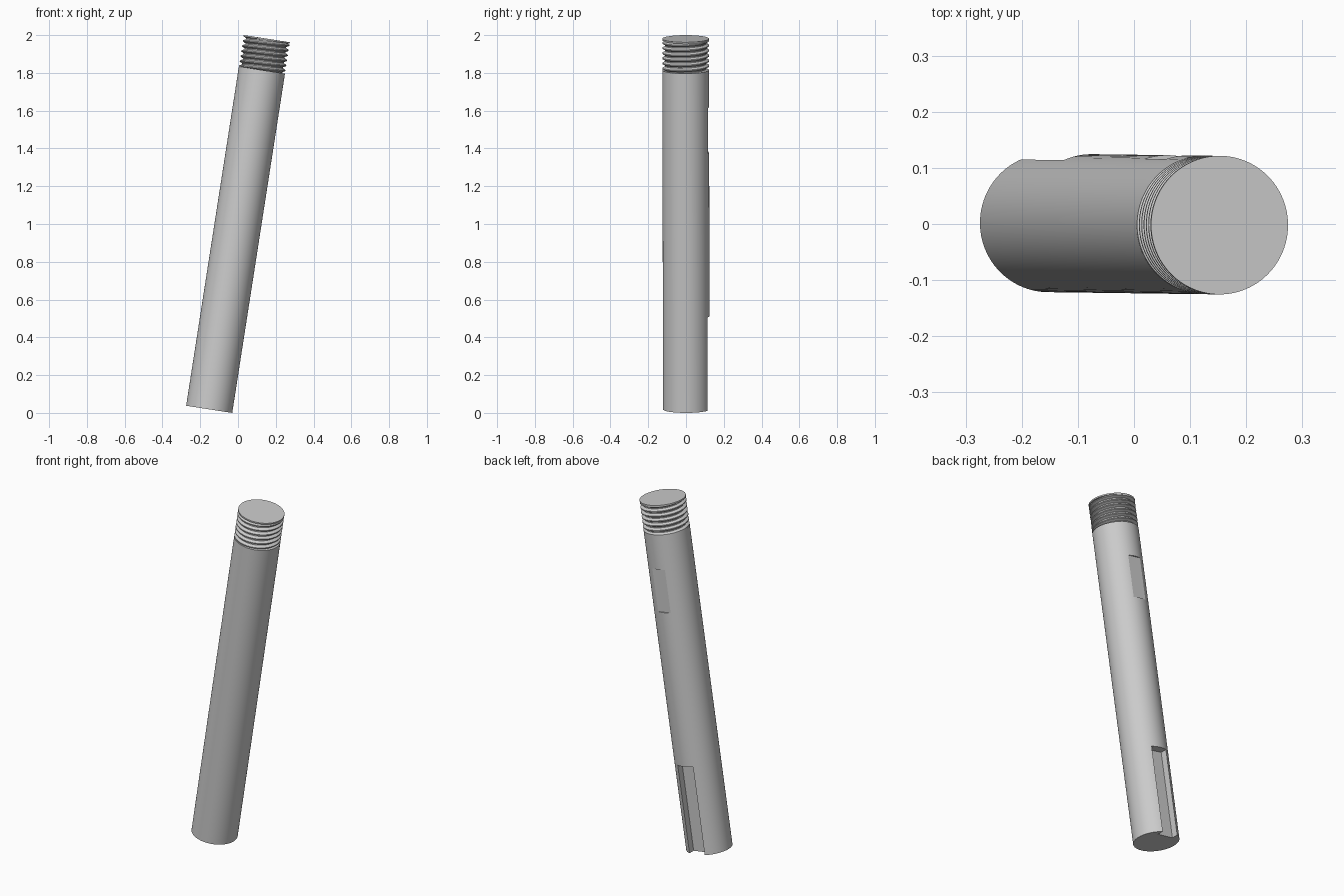
import bpy, bmesh, math
from mathutils import Matrix, Vector

if "Cube" in bpy.data.objects:
    bpy.data.objects.remove(bpy.data.objects["Cube"], do_unlink=True)

RADIUS, SEGS = 0.1235, 96
BOTTOM = Vector((-0.1525, 0.002, 0.019))
TOP = Vector((0.1525, -0.002, 1.981))
AXIS = TOP - BOTTOM
LENGTH = AXIS.length
SHOULDER = LENGTH - 0.168
LIP = 0.008
TILT = Matrix.Translation(BOTTOM) @ Vector((0, 0, 1)).rotation_difference(AXIS).to_matrix().to_4x4()

steel = bpy.data.materials.new("grey_steel")
steel.use_nodes = True
grey = (0.6, 0.6, 0.6, 1)
steel.diffuse_color = grey
steel.node_tree.nodes["Principled BSDF"].inputs["Base Color"].default_value = grey


def make_object(name, bm):
    bmesh.ops.recalc_face_normals(bm, faces=bm.faces)
    mesh = bpy.data.meshes.new(name)
    bm.to_mesh(mesh)
    bm.free()
    mesh.materials.append(steel)
    obj = bpy.data.objects.new(name, mesh)
    bpy.context.collection.objects.link(obj)
    obj.matrix_world = TILT
    return obj


def cylinder(name, low, high):
    bm = bmesh.new()
    bmesh.ops.create_cone(bm, cap_ends=True, segments=SEGS, radius1=RADIUS, radius2=RADIUS,
                          depth=high - low, matrix=Matrix.Translation((0, 0, (low + high) / 2)))
    return make_object(name, bm)


def cut_back(obj, name, half_width, floor, low, high):
    """Cut a straight pocket into the back of the shaft."""
    bm = bmesh.new()
    size = (half_width * 2, 0.2, high - low)
    place = Matrix.Translation((0, floor + 0.1, (low + high) / 2))
    bmesh.ops.create_cube(bm, size=1, matrix=place @ Matrix.Diagonal((*size, 1)))
    cutter = make_object(name, bm)
    cutter.hide_render = True
    mod = obj.modifiers.new(name, "BOOLEAN")
    mod.operation, mod.solver, mod.object = "DIFFERENCE", "EXACT", cutter
    bpy.context.view_layer.objects.active = obj
    bpy.ops.object.modifier_apply(modifier=mod.name)
    bpy.data.objects.remove(cutter, do_unlink=True)


def smooth(obj):
    bpy.ops.object.select_all(action="DESELECT")
    obj.select_set(True)
    bpy.context.view_layer.objects.active = obj
    bpy.ops.object.shade_smooth_by_angle(angle=math.radians(14))


# Shaft with open-ended keyway and a shallow flat on the back
shaft = cylinder("shaft", 0, SHOULDER)
cut_back(shaft, "keyway_cutter", 0.05, 0.074, -0.1, 0.5)
cut_back(shaft, "flat_cutter", 0.1, RADIUS - 0.007, 1.375, 1.62)
smooth(shaft)

# Helical thread: profile repeats each pitch, clipped at shoulder and lip
PITCH, DEPTH = 0.027, 0.015
PROFILE = [(0, 0), (0.2, 0), (0.5, 1), (0.7, 1), (1, 0)]


def thread_radius(phase):
    phase %= 1
    for (a, da), (b, db) in zip(PROFILE, PROFILE[1:]):
        if phase <= b:
            return RADIUS - DEPTH * (da + (db - da) * (phase - a) / (b - a))


bm = bmesh.new()
top = LENGTH - LIP
turns = math.ceil((top - SHOULDER) / PITCH) + 1
rows = []
for turn in range(-1, turns):
    for step, _ in PROFILE[:-1]:
        row = []
        for i in range(SEGS + 1):
            share = i / SEGS
            z = min(max(SHOULDER + PITCH * (turn + step + share), SHOULDER), top)
            r = thread_radius((z - SHOULDER) / PITCH - share)
            angle = share * math.tau + math.pi
            row.append(bm.verts.new((r * math.cos(angle), r * math.sin(angle), z)))
        rows.append(row)
for lower, upper in zip(rows, rows[1:]):
    for i in range(SEGS):
        bm.faces.new((lower[i], lower[i + 1], upper[i + 1], upper[i]))
bmesh.ops.remove_doubles(bm, verts=bm.verts, dist=0.00002)
smooth(make_object("thread", bm))

# Flat lip closing the threaded end
smooth(cylinder("end_lip", top, LENGTH))
